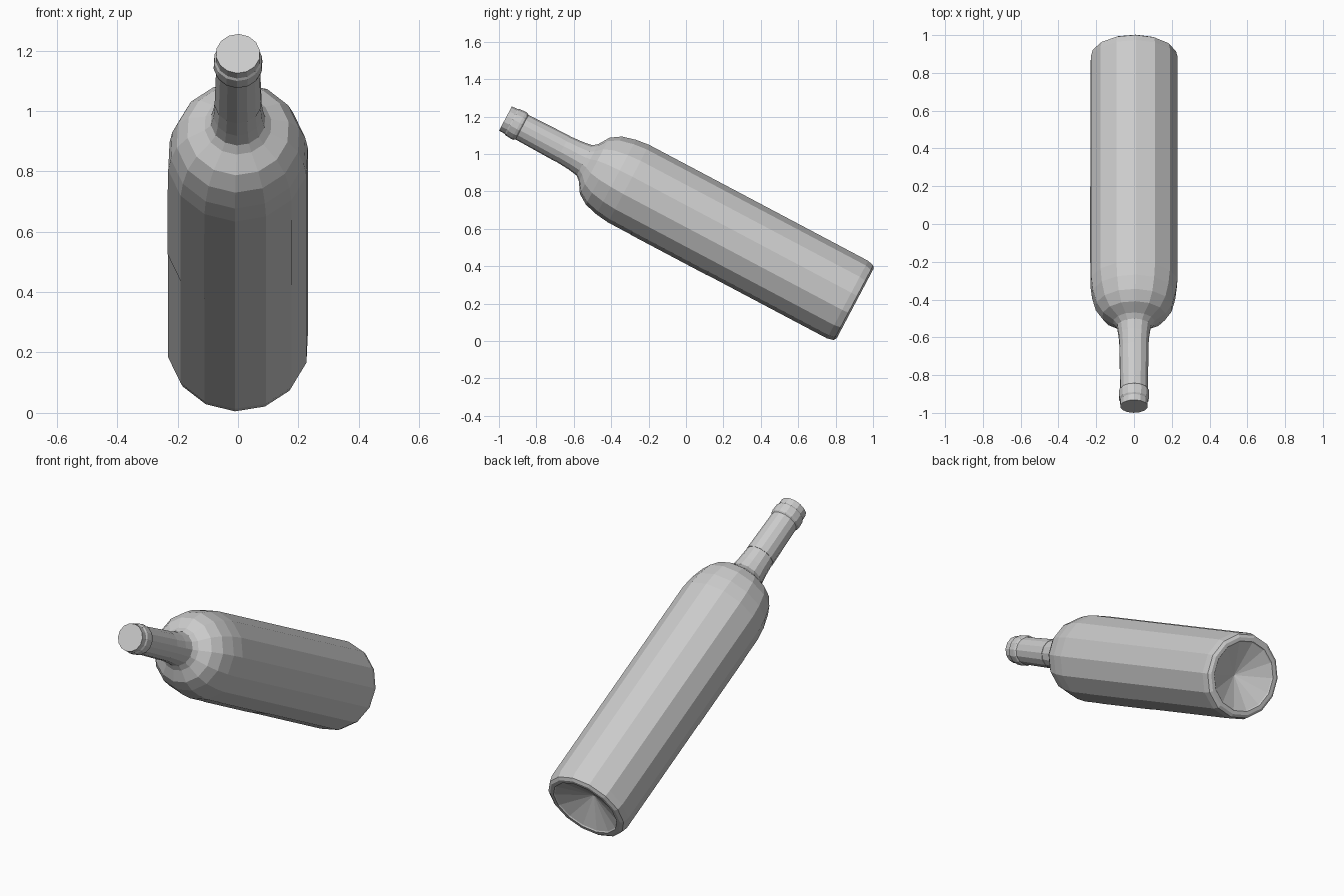
import bpy, bmesh
from math import sin, cos, radians, tau
from mathutils import Matrix

if "Cube" in bpy.data.objects:
    bpy.data.objects.remove(bpy.data.objects["Cube"])

SIDES = 14
PHASE = radians(-2.5)
# The bottle leans back: its axis runs from the base centre up toward -y
PLACE = Matrix.Translation((0, 0.904, 0.2)) @ Matrix.Rotation(radians(62.1), 4, 'X')


def lathe(name, profile, first=0, count=SIDES):
    """Spin (radius, height) points around the leaning axis; radius 0 makes a pole."""
    bm = bmesh.new()
    full = count == SIDES
    rings = []
    for r, h in profile:
        if r == 0:
            rings.append([bm.verts.new((0, 0, h))])
            continue
        ring = []
        for k in range(count if full else count + 1):
            a = PHASE + (first + k) * tau / SIDES
            ring.append(bm.verts.new((r * sin(a), -r * cos(a), h)))
        rings.append(ring)
    for lo, hi in zip(rings, rings[1:]):
        for k in range(count):
            n = (k + 1) % SIDES if full else k + 1
            if len(lo) == 1:
                bm.faces.new((lo[0], hi[n], hi[k]))
            elif len(hi) == 1:
                bm.faces.new((lo[k], lo[n], hi[0]))
            else:
                bm.faces.new((lo[k], lo[n], hi[n], hi[k]))
    if full:
        bmesh.ops.recalc_face_normals(bm, faces=bm.faces)
    mesh = bpy.data.meshes.new(name)
    bm.to_mesh(mesh)
    bm.free()
    obj = bpy.data.objects.new(name, mesh)
    bpy.context.collection.objects.link(obj)
    obj.matrix_world = PLACE
    return obj


# Glass body: hollow cone in the base, straight wall, round shoulder, neck
lathe("bottle_glass", [
    (0, 0.09), (0.185, 0.006), (0.19, 0), (0.21, 0), (0.226, 0.01), (0.235, 0.045),
    (0.235, 1.37), (0.226, 1.445), (0.206, 1.52), (0.17, 1.575),
    (0.112, 1.612), (0.091, 1.637), (0.083, 1.69), (0.077, 1.77),
    (0.070, 2.02), (0.070, 2.1), (0, 2.1)])

# Foil sleeve over the upper neck, with the raised collar and flat top
lathe("neck_foil", [
    (0.0765, 1.77), (0.079, 1.77), (0.074, 2.015), (0.080, 2.022), (0.082, 2.035),
    (0.080, 2.072), (0.0745, 2.08), (0.0735, 2.115), (0, 2.115)])

# Paper label wrapped over five facets of the front
lathe("front_label", [(0.2365, 0.773), (0.2365, 1.233)], first=-3, count=5)
